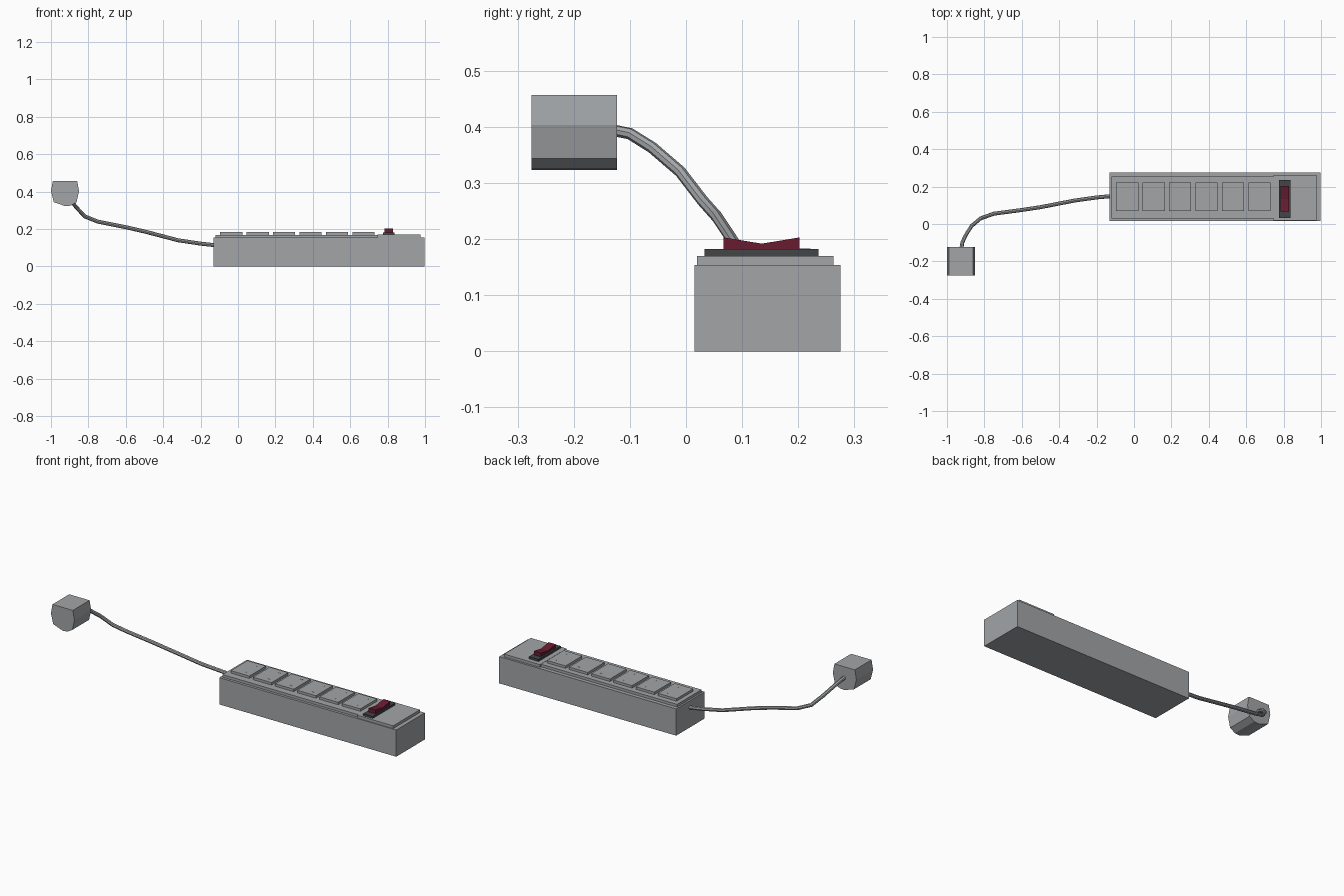
import bpy, bmesh

if "Cube" in bpy.data.objects:
    bpy.data.objects.remove(bpy.data.objects["Cube"])


def material(name, rgb):
    m = bpy.data.materials.new(name)
    m.diffuse_color = (*rgb, 1)
    m.use_nodes = True
    m.node_tree.nodes["Principled BSDF"].inputs["Base Color"].default_value = m.diffuse_color
    return m


GREY = material("grey plastic", (0.36, 0.375, 0.39))
DARK = material("dark grey plastic", (0.055, 0.06, 0.062))
RED = material("dark red plastic", (0.14, 0.012, 0.03))


def add_mesh(name, verts, faces, mat):
    me = bpy.data.meshes.new(name)
    me.from_pydata(verts, [], faces)
    bm = bmesh.new()
    bm.from_mesh(me)
    bmesh.ops.recalc_face_normals(bm, faces=bm.faces)
    bm.to_mesh(me)
    bm.free()
    me.materials.append(mat)
    ob = bpy.data.objects.new(name, me)
    bpy.context.collection.objects.link(ob)
    return ob


def prism(name, ring_a, ring_b, mat):
    """Closed solid between two matching rings."""
    n = len(ring_a)
    faces = [(i, (i + 1) % n, n + (i + 1) % n, n + i) for i in range(n)]
    faces += [tuple(range(n)), tuple(range(n, 2 * n))]
    return add_mesh(name, ring_a + ring_b, faces, mat)


def box(name, x0, x1, y0, y1, z0, z1, mat):
    ring = [(x0, y0), (x1, y0), (x1, y1), (x0, y1)]
    return prism(name, [(x, y, z0) for x, y in ring],
                 [(x, y, z1) for x, y in ring], mat)


# Strip housing and its raised top plates
box("housing", -0.13, 0.998, 0.015, 0.275, 0, 0.154, GREY)
box("socket_plate", -0.12, 0.747, 0.03, 0.253, 0.15, 0.169, GREY)
box("switch_plate", 0.747, 0.975, 0.02, 0.263, 0.15, 0.17, GREY)

# Six socket tiles with fine slots
for i in range(6):
    x = -0.095 + 0.1415 * i
    box(f"socket_{i + 1}", x, x + 0.118, 0.07, 0.222, 0.165, 0.183, GREY)
    for j, y in enumerate((0.1, 0.192)):
        box(f"socket_{i + 1}_slot_{j + 1}", x + 0.071, x + 0.09,
            y - 0.001, y + 0.001, 0.18, 0.1835, GREY)

# Switch frame and V-shaped rocker
box("switch_frame", 0.775, 0.836, 0.033, 0.236, 0.168, 0.182, DARK)
rocker = [(0.067, 0.178), (0.202, 0.178), (0.202, 0.203),
          (0.135, 0.192), (0.067, 0.203)]
prism("switch_rocker", [(0.784, y, z) for y, z in rocker],
      [(0.829, y, z) for y, z in rocker], RED)

# Plug body: rounded octagonal profile along y
plug = [(-0.99, 0.457), (-0.86, 0.457), (-0.85, 0.403), (-0.863, 0.344),
        (-0.895, 0.325), (-0.925, 0.323), (-0.985, 0.344), (-1.0, 0.403)]
prism("plug", [(x, -0.275, z) for x, z in plug],
      [(x, -0.123, z) for x, z in plug], GREY)

# Cable: bevelled path turned into a mesh
path = [(-0.11, 0.15, 0.112), (-0.2, 0.142, 0.122), (-0.32, 0.125, 0.14),
        (-0.5, 0.09, 0.187), (-0.6, 0.075, 0.21), (-0.75, 0.055, 0.24),
        (-0.82, 0.03, 0.268), (-0.868, -0.01, 0.32), (-0.9, -0.06, 0.363),
        (-0.918, -0.1, 0.388), (-0.924, -0.14, 0.396)]
cu = bpy.data.curves.new("cable_path", "CURVE")
cu.dimensions = "3D"
cu.bevel_depth = 0.0105
cu.bevel_resolution = 2
cu.use_fill_caps = True
sp = cu.splines.new("POLY")
sp.points.add(len(path) - 1)
for p, co in zip(sp.points, path):
    p.co = (*co, 1)
cu.materials.append(GREY)
cable = bpy.data.objects.new("cable", cu)
bpy.context.collection.objects.link(cable)
bpy.ops.object.select_all(action="DESELECT")
cable.select_set(True)
bpy.context.view_layer.objects.active = cable
bpy.ops.object.convert(target="MESH")
bpy.ops.object.shade_smooth_by_angle()
